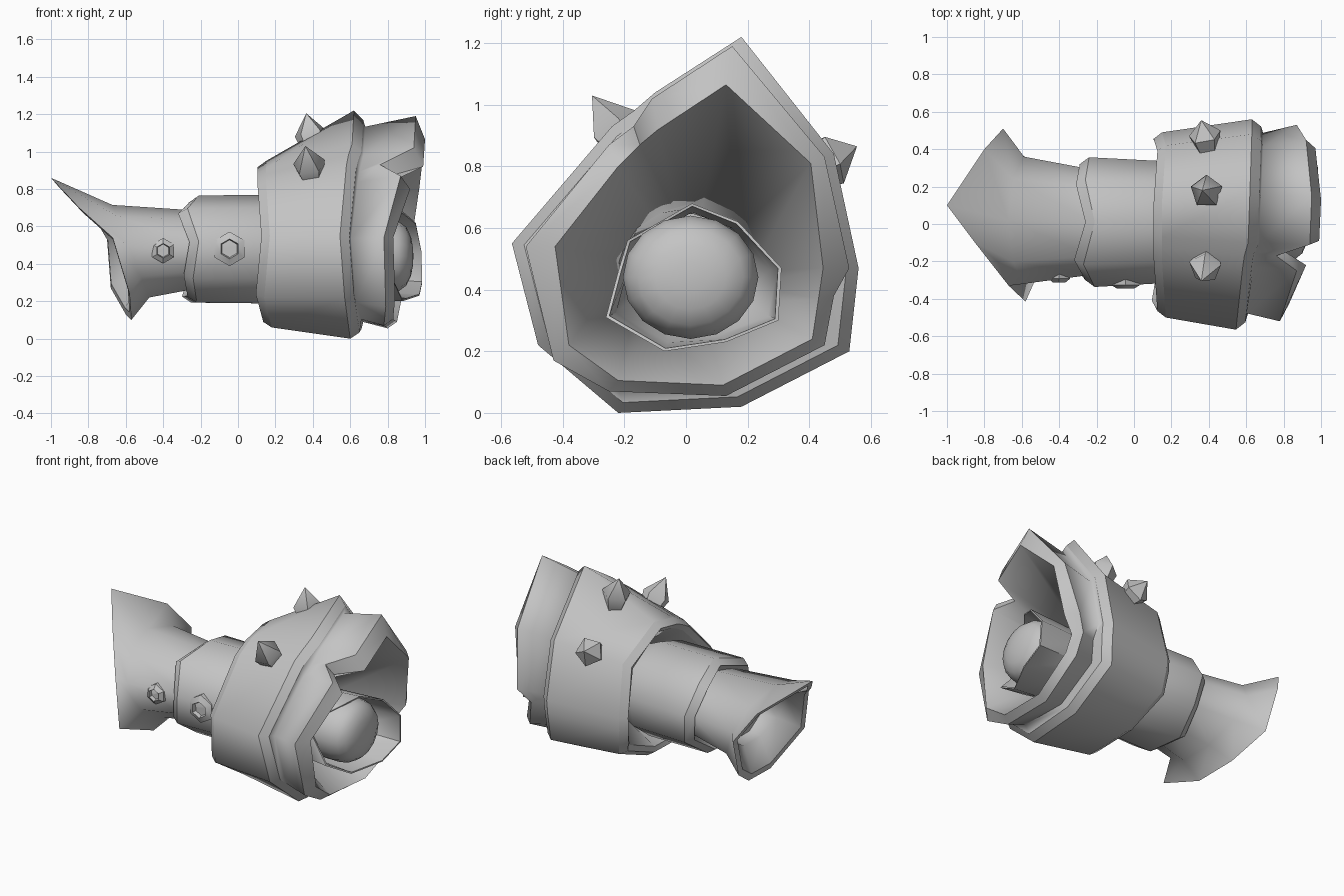
import bpy, bmesh, math
from mathutils import Vector

if "Cube" in bpy.data.objects:
    bpy.data.objects.remove(bpy.data.objects["Cube"])

steel = bpy.data.materials.new("grey_metal")
steel.diffuse_color = (0.55, 0.55, 0.55, 1)
steel.use_nodes = True
steel.node_tree.nodes["Principled BSDF"].inputs["Base Color"].default_value = steel.diffuse_color


def loft(name, rings, closed=False, caps=False, angle=60, sharp=()):
    """Skin a sequence of equal-length point rings; rings listed in sharp stay creased."""
    bm = bmesh.new()
    vs = [[bm.verts.new(p) for p in r] for r in rings]
    n = len(rings[0])
    pairs = list(zip(vs, vs[1:])) + ([(vs[-1], vs[0])] if closed else [])
    for a, b in pairs:
        for i in range(n):
            j = (i + 1) % n
            bm.faces.new((a[i], a[j], b[j], b[i]))
    if caps:
        bm.faces.new(vs[0])
        bm.faces.new(vs[-1])
    for k in sharp:
        for i in range(n):
            bm.edges.get((vs[k][i], vs[k][(i + 1) % n])).smooth = False
    bmesh.ops.remove_doubles(bm, verts=bm.verts, dist=1e-4)
    bmesh.ops.recalc_face_normals(bm, faces=bm.faces)
    me = bpy.data.meshes.new(name)
    bm.to_mesh(me)
    bm.free()
    ob = bpy.data.objects.new(name, me)
    bpy.context.collection.objects.link(ob)
    me.materials.append(steel)
    bpy.ops.object.select_all(action='DESELECT')
    ob.select_set(True)
    bpy.context.view_layer.objects.active = ob
    bpy.ops.object.shade_smooth_by_angle(angle=math.radians(angle), keep_sharp_edges=True)
    return ob


def scaled(prof, s, c=(0, 0.48)):
    return [(c[0] + (y - c[0]) * s, c[1] + (z - c[1]) * s) for y, z in prof]


def place(prof, x):
    """Give a (y, z) profile its x: a number, a list, or a function of y and z."""
    if callable(x):
        return [(x(y, z), y, z) for y, z in prof]
    xs = x if isinstance(x, list) else [x] * len(prof)
    return [(a, y, z) for a, (y, z) in zip(xs, prof)]


def oval(ry, rz, cy=0.01, cz=0.47, n=9):
    return [(cy + ry * math.sin(2 * math.pi * i / n),
             cz + rz * math.cos(2 * math.pi * i / n)) for i in range(n)]


def rounded(prof, r, c=(.01, .45)):
    """Pull every profile point onto a circle round c."""
    c = Vector(c)
    return [tuple(c + (Vector(p) - c).normalized() * r) for p in prof]


# Hollow collar: flared main shell, step, chipped front lip, funnel inside
back = [(.12, .95), (.42, .78), (.49, .45), (.485, .37), (.46, .2), (.15, .07),
        (-.2, .06), (-.44, .22), (-.5, .55), (-.2, .84), (-.13, .88), (-.07, .91)]
wide = [(.18, 1.22), (.48, .84), (.56, .47), (.55, .38), (.53, .2), (.18, .02),
        (-.22, 0), (-.48, .22), (-.565, .55), (-.24, .93), (-.17, .98), (-.1, 1.04)]
lip = [(.15, 1.19), (.45, .83), (.53, .47), (.48, .38), (.45, .22), (.13, .055),
       (-.25, .07), (-.43, .17), (-.52, .54), (-.25, .87), (-.17, .93), (-.11, 1.02)]
mouth = [(.13, 1.065), (.405, .81), (.445, .47), (.43, .37), (.41, .24), (.12, .09),
         (-.22, .105), (-.38, .22), (-.425, .54), (-.22, .8), (-.15, .87), (-.09, .92)]
lip_x = [.95, .92, .87, .80, .83, .80, .78, .79, .78, .87, .76, .94]
wide_x = [.62, .63, .63, .63, .62, .61, .60, .57, .545, .58, .59, .61]
back_x = [.15, .17, .15, .15, .17, .18, .18, .14, .17, .15, .15, .15]
loft("collar", [
    place(scaled(back, .85), .14),
    place(scaled(back, .93), [x - .045 for x in back_x]),
    place(back, back_x),
    place(wide, wide_x),
    place(scaled(wide, .93), [x + .05 for x in wide_x]),
    place(scaled(lip, .92), [x + .06 for x in wide_x]),
    place(lip, lip_x),
    place(mouth, [x + .05 for x in lip_x]),
    place(rounded(mouth, .2), .42),
], closed=True, sharp=(0, 1, 2, 3, 4, 6, 7), angle=86)

# Forearm sleeve with a zigzag bevelled edge
zig = [.03, -.02, .0, .03, -.01, .02, .0, .03, -.03]
loft("sleeve", [
    place(oval(.27, .20), -.22),
    place(oval(.315, .26), [-.29 + d for d in zig]),
    place(oval(.352, .295), [-.24 + d for d in zig]),
    place(oval(.33, .30), .18),
    place(oval(.24, .22), .36),
], sharp=(1, 2))

# Wrist tube flaring into a slanted pointed cuff
flare = [(-1, .1, .86), (-.8, .4, .7), (-.70, .51, .53), (-.68, .42, .27), (-.6, .2, .13),
         (-.57, -.07, .1), (-.58, -.415, .24), (-.67, -.33, .54), (-.85, -.1, .7)]
inner = [tuple(Vector(p).lerp(Vector((-.66, .04, .46)), .12)) for p in flare]
loft("flared_cuff", [
    place(oval(.285, .215), -.22),
    place(oval(.345, .255, cy=.02, cz=.46), lambda y, z: -.57 - .4 * (z - .46)),
    flare, inner,
    place(oval(.25, .18, cz=.46), lambda y, z: -.56 - .4 * (z - .46)),
    place(oval(.22, .16, cz=.46), -.42),
], caps=True, sharp=(2, 3))

# Petal-edged socket holding the rounded end
petal = [(.02, .68), (.17, .62), (.31, .47), (.30, .30), (.13, .23),
         (-.07, .20), (-.26, .31), (-.22, .46), (-.19, .56)]
petal_x = [.88, .95, .98, .985, .97, .88, .83, .70, .70]
loft("socket", [
    place(oval(.24, .22), .34),
    place(scaled(petal, .94, (.02, .44)), .66),
    place(petal, petal_x),
    place(scaled(petal, .96, (.02, .44)), petal_x),
    place(scaled(petal, .88, (.02, .44)), .62),
    place(oval(.2, .18), .5),
], sharp=(2, 3))

# Blunt rounded end inside the socket
loft("rounded_end", [place(oval(.22 * r, .2 * r, .015, .44, 16), x) for x, r in
                     [(.5, .9), (.68, 1), (.80, 1), (.86, .93), (.90, .78),
                      (.925, .52), (.935, .25), (.938, 0)]])


def turned(name, base, axis, steps, n, angle=30, caps=False):
    """Loft n-sided rings of (height, radius) along an axis."""
    base, d = Vector(base), Vector(axis).normalized()
    u = d.cross(Vector((1, 0, 0))).normalized()
    w = d.cross(u)
    loft(name, [[base + d * h + (u * math.cos(t) + w * math.sin(t)) * r
                 for t in (2 * math.pi * i / n for i in range(n))]
                for h, r in steps], caps=caps, angle=angle)


# Spikes on the collar
for k, (base, tip) in enumerate([((.39, -.20, .88), (.36, -.305, 1.03)),
                                 ((.40, .17, 1.04), (.365, .18, 1.205)),
                                 ((.39, .42, .80), (.36, .555, .865))]):
    d = Vector(tip) - Vector(base)
    turned(f"spike_{k + 1}", base, d,
           [(-.04, .06), (.06, .09), (d.length, 0)], 5, angle=50)

# Hexagonal studs with recessed centres
for name, pos, r in [("wrist_stud", (-.40, -.272, .47), .068),
                     ("sleeve_stud", (-.045, -.305, .48), .092)]:
    turned(name, pos, (0, -1, 0),
           [(-.03, r), (.02, r), (.04, r * .58), (.015, r * .5)], 6, caps=True)
